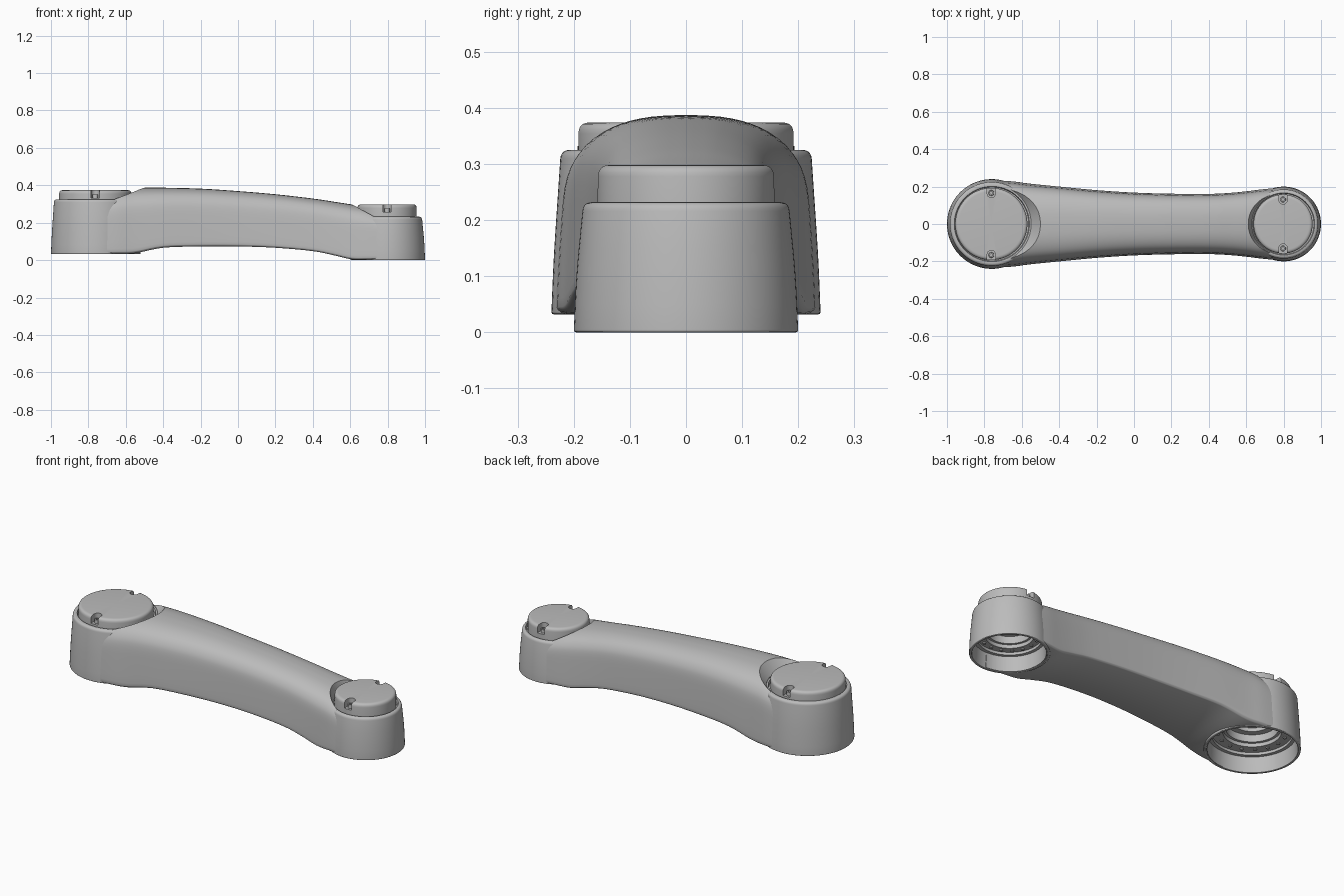
import bpy, bmesh, math
from mathutils import Vector, Matrix

cube = bpy.data.objects.get("Cube")
if cube:
    bpy.data.objects.remove(cube)

grey = bpy.data.materials.new("satin_grey")
grey.use_nodes = True
grey.diffuse_color = (0.5, 0.5, 0.5, 1)
grey.node_tree.nodes["Principled BSDF"].inputs["Base Color"].default_value = (0.5, 0.5, 0.5, 1)


def make(name, bm):
    bmesh.ops.remove_doubles(bm, verts=bm.verts, dist=1e-5)
    bmesh.ops.recalc_face_normals(bm, faces=bm.faces)
    mesh = bpy.data.meshes.new(name)
    bm.to_mesh(mesh)
    bm.free()
    mesh.materials.append(grey)
    obj = bpy.data.objects.new(name, mesh)
    bpy.context.collection.objects.link(obj)
    return obj


def rounded(profile):
    """Round each (r, z, radius) corner with a short curve."""
    out = []
    for i, (r, z, f) in enumerate(profile):
        p = Vector((r, z))
        if f == 0:
            out.append(p)
            continue
        a = Vector(profile[i - 1][:2]) - p
        b = Vector(profile[i + 1][:2]) - p
        a, b = p + a.normalized() * f, p + b.normalized() * f
        for k in range(6):
            t = k / 5
            out.append(a * (1 - t) ** 2 + p * 2 * t * (1 - t) + b * t * t)
    return out


def lathe(name, profile, x, steps=96):
    """Spin a profile that starts and ends on the axis."""
    bm = bmesh.new()
    vs = [bm.verts.new((x + p.x, 0, p.y)) for p in rounded(profile)]
    es = [bm.edges.new(pair) for pair in zip(vs, vs[1:])]
    bmesh.ops.spin(bm, geom=vs + es, cent=(x, 0, 0), axis=(0, 0, 1),
                   angle=math.tau, steps=steps, use_duplicate=False)
    return make(name, bm)


def cut(obj, cutter):
    """Subtract the cutter, keep the result and drop the cutter."""
    cutter.hide_render = True
    mod = obj.modifiers.new("cut", "BOOLEAN")
    mod.operation, mod.solver, mod.object = "DIFFERENCE", "EXACT", cutter
    bpy.context.view_layer.update()
    graph = bpy.context.evaluated_depsgraph_get()
    mesh = bpy.data.meshes.new_from_object(obj.evaluated_get(graph))
    obj.modifiers.clear()
    obj.data = mesh
    bpy.data.objects.remove(cutter)


def smooth_curve(rows, n):
    """Interpolate rows of values with a Catmull-Rom curve."""
    pts = [Vector(r) for r in rows]
    out = []
    for i in range(len(pts) - 1):
        p0, p1, p2 = pts[max(i - 1, 0)], pts[i], pts[i + 1]
        p3 = pts[min(i + 2, len(pts) - 1)]
        for k in range(n):
            t = k / n
            out.append(0.5 * (2 * p1 + (p2 - p0) * t + (2 * p0 - 5 * p1 + 4 * p2 - p3) * t ** 2
                              + (3 * p1 - p0 - 3 * p2 + p3) * t ** 3))
    return out + [pts[-1]]


# Arm: lofted arch section; rows are x, half width, underside, crest
stations = smooth_curve([
    (-0.76, 0.234, 0.032, 0.345), (-0.65, 0.228, 0.033, 0.375), (-0.55, 0.215, 0.037, 0.386),
    (-0.4, 0.2, 0.066, 0.387), (-0.2, 0.181, 0.073, 0.382), (0, 0.168, 0.073, 0.369),
    (0.2, 0.162, 0.066, 0.352), (0.4, 0.161, 0.048, 0.329), (0.52, 0.167, 0.024, 0.311),
    (0.61, 0.176, 0.004, 0.297), (0.7, 0.187, 0.003, 0.28), (0.8, 0.194, 0.003, 0.25)], 5)
half = smooth_curve([
    (0, 1), (0.3, 0.99), (0.55, 0.955), (0.75, 0.89), (0.88, 0.79), (0.94, 0.67),
    (0.97, 0.45), (1, 0.08), (0.985, 0.02), (0.94, 0)], 3)
section = half + [Vector((-p.x, p.y)) for p in reversed(half[1:])]

bm = bmesh.new()
rings = [[bm.verts.new((x, w * p.x, low + (top - low) * p.y)) for p in section]
         for x, w, low, top in [tuple(Vector(s)) if len(s) == 4 else s for s in stations]]
for ra, rb in zip(rings, rings[1:]):
    for j in range(len(ra)):
        k = (j + 1) % len(ra)
        bm.faces.new((ra[j], ra[k], rb[k], rb[j]))
bm.faces.new(rings[0])
bm.faces.new(rings[-1])
arm = make("arm", bm)


def joint(side, x, base, R, rim, cap_x, cap_r, cap_top, flare_r, flare_z):
    # Clear the arm out of the joint and dish its end around the cap
    slope = (flare_r - R + 0.03) / (flare_z - rim)
    cut(arm, lathe("pocket_cutter", [
        (0, base - 0.1, 0), (R - 0.014, base - 0.1, 0), (R - 0.03, rim - 0.01, 0),
        (R - 0.03, rim + 0.004, 0), (flare_r + slope * 0.1, flare_z + 0.1, 0),
        (0, flare_z + 0.1, 0)], x))

    # Housing: tapered cup with a stepped bearing seat underneath
    seat = base + 0.1
    lathe(side + "_housing", [
        (0, rim - 0.012, 0), (cap_r + 0.004, rim - 0.012, 0), (cap_r + 0.008, rim, 0),
        (R - 0.017, rim, 0.016), (R - 0.004, base + 0.1, 0.05), (R, base, 0.005),
        (R - 0.014, base, 0.003), (R - 0.022, seat - 0.015, 0), (R - 0.04, seat - 0.015, 0),
        (R - 0.04, seat, 0), (R * 0.6, seat, 0), (R * 0.6, seat + 0.02, 0),
        (R * 0.54, seat + 0.02, 0), (R * 0.54, seat + 0.06, 0),
        (R * 0.4, seat + 0.06, 0), (R * 0.4, seat + 0.08, 0), (0, seat + 0.08, 0)], x)

    # Bolt ring inside the cup
    bm = bmesh.new()
    for i in range(16):
        a = math.tau * i / 16
        spot = Vector((x + R * 0.7 * math.cos(a), R * 0.7 * math.sin(a), seat))
        bmesh.ops.create_cone(bm, cap_ends=True, segments=12, radius1=0.009, radius2=0.009,
                              depth=0.012, matrix=Matrix.Translation(spot))
    make(side + "_bearing_bolts", bm)

    # Cap with two notches on its edge
    cap = lathe(side + "_cap", [
        (0, rim - 0.014, 0), (cap_r, rim - 0.014, 0), (cap_r, cap_top, 0.02),
        (0, cap_top, 0)], cap_x)
    floor = cap_top - 0.042
    for s in (-1, 1):
        bm = bmesh.new()
        width, inner = 0.022, cap_r - 0.03
        outline = [(width, cap_r + 0.05), (-width, cap_r + 0.05)]
        outline += [(width * math.cos(a), inner + width * math.sin(a))
                    for a in [math.pi * (1 + i / 12) for i in range(13)]]
        face = bm.faces.new([bm.verts.new((cap_x + px, s * py, floor)) for px, py in outline])
        up = bmesh.ops.extrude_face_region(bm, geom=[face])["geom"]
        bmesh.ops.translate(bm, vec=(0, 0, 0.1),
                            verts=[v for v in up if isinstance(v, bmesh.types.BMVert)])
        cut(cap, make("notch_cutter", bm))

        # Screw head with a socket, standing in the notch
        screw = lathe(side + "_cap_screw", [
            (0, floor - 0.004, 0), (0.015, floor - 0.004, 0), (0.015, floor + 0.02, 0.003),
            (0.007, floor + 0.02, 0), (0.007, floor + 0.01, 0), (0, floor + 0.01, 0)], 0, 24)
        screw.location = (cap_x, s * (inner + 0.003), 0)


joint("large", -0.76, 0.032, 0.24, 0.325, -0.763, 0.193, 0.374, 0.262, 0.387)
joint("small", 0.8, 0, 0.2, 0.232, 0.797, 0.158, 0.298, 0.19, 0.297)

# Smooth shading that keeps the hard edges
bpy.ops.object.select_all(action="DESELECT")
for obj in bpy.context.collection.objects:
    if obj.type == "MESH" and grey.name in obj.data.materials:
        obj.select_set(True)
bpy.context.view_layer.objects.active = arm
bpy.ops.object.shade_smooth_by_angle(angle=math.radians(32))
